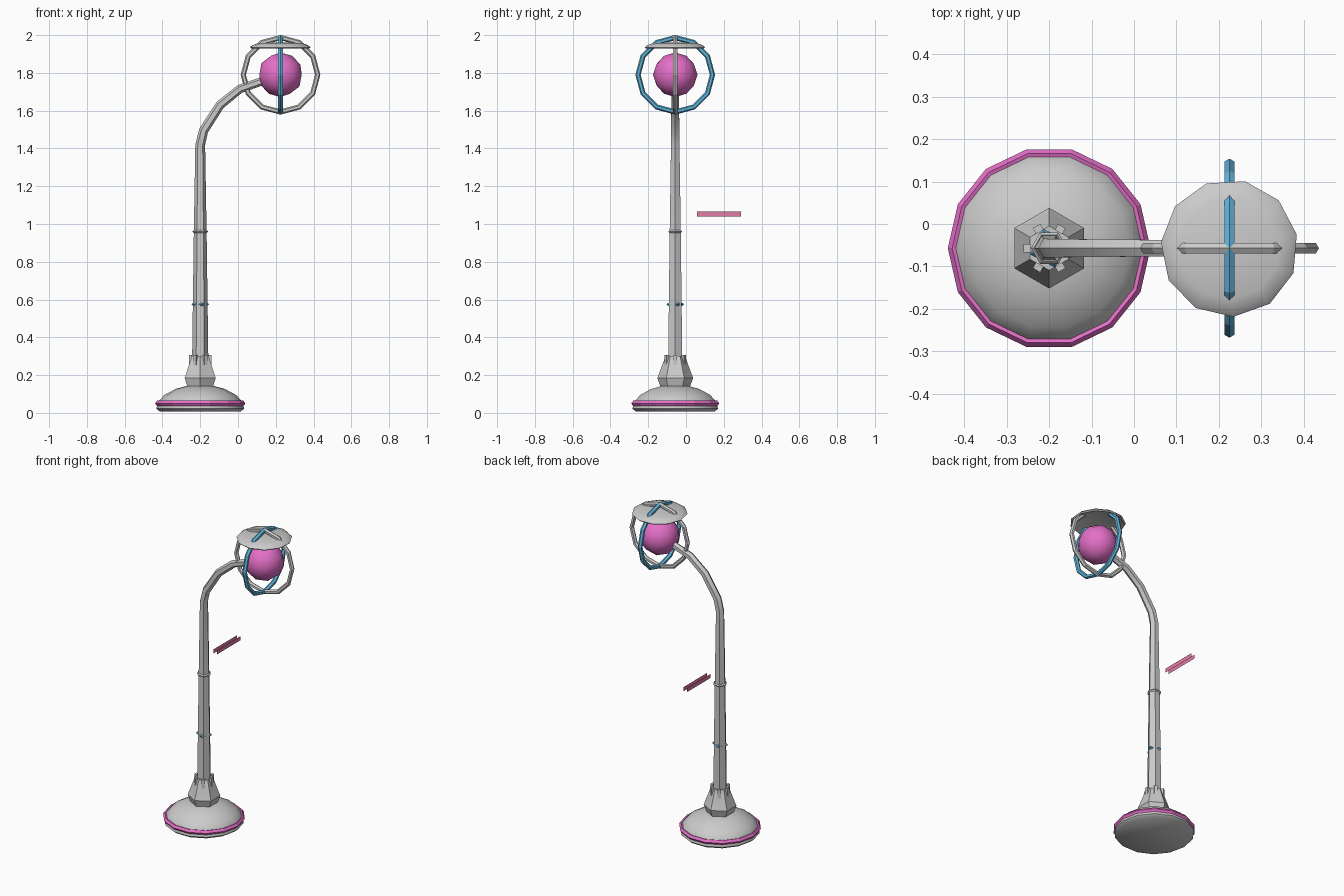
import bpy, bmesh
from math import sin, cos, pi, radians
from mathutils import Vector, Matrix

if "Cube" in bpy.data.objects:
    bpy.data.objects.remove(bpy.data.objects["Cube"])

PX, PY = -0.2, -0.057            # pole axis
HEAD = Vector((0.225, PY, 1.79))  # lamp centre


def material(name, rgb):
    m = bpy.data.materials.new(name)
    m.diffuse_color = (*rgb, 1)
    m.use_nodes = True
    m.node_tree.nodes["Principled BSDF"].inputs["Base Color"].default_value = m.diffuse_color
    return m


PINK = material("pink", (0.78, 0.16, 0.58))
ROSE = material("rose", (0.75, 0.2, 0.38))
BLUE = material("blue", (0.12, 0.45, 0.7))


def finish(name, bm, mat=None, smooth=None):
    bmesh.ops.recalc_face_normals(bm, faces=bm.faces)
    me = bpy.data.meshes.new(name)
    bm.to_mesh(me)
    bm.free()
    ob = bpy.data.objects.new(name, me)
    bpy.context.collection.objects.link(ob)
    if mat:
        me.materials.append(mat)
    if smooth:
        bpy.ops.object.select_all(action='DESELECT')
        ob.select_set(True)
        bpy.context.view_layer.objects.active = ob
        bpy.ops.object.shade_smooth_by_angle(angle=radians(smooth))
    return ob


def skin(name, rings, mat=None, smooth=None, closed=False):
    """Bridge a list of point rings; cap the ends unless closed."""
    bm = bmesh.new()
    vs = [[bm.verts.new(p) for p in ring] for ring in rings]
    n = len(vs[0])
    pairs = list(zip(vs, vs[1:])) + ([(vs[-1], vs[0])] if closed else [])
    for a, b in pairs:
        for i in range(n):
            j = (i + 1) % n
            bm.faces.new((a[i], a[j], b[j], b[i]))
    if not closed:
        bm.faces.new(vs[0])
        bm.faces.new(vs[-1])
    return finish(name, bm, mat, smooth)


def lathe(name, profile, n, x, y, phase=0.0, **kw):
    rings = [[(x + r * cos(phase + 2 * pi * i / n), y + r * sin(phase + 2 * pi * i / n), z)
              for i in range(n)] for r, z in profile]
    return skin(name, rings, **kw)


def hoop(name, centre, major, minor, n, sides=6, rot=None, squash=1.0, **kw):
    rot = rot or Matrix.Identity(3)
    rings = []
    for i in range(n):
        a = 2 * pi * i / n
        ring = []
        for k in range(sides):
            b = 2 * pi * k / sides
            r = major + minor * cos(b)
            ring.append(Vector(centre) + rot @ Vector((r * cos(a), r * sin(a), squash * minor * sin(b))))
        rings.append(ring)
    return skin(name, rings, closed=True, **kw)


# Base: low dome with a pink trim ring
lathe("base_dome", [(0.215, 0.008), (0.232, 0.022), (0.226, 0.055), (0.19, 0.095),
                    (0.13, 0.127), (0.07, 0.143)], 14, PX, PY, smooth=50)
hoop("base_trim", (PX, PY, 0.05), 0.224, 0.015, 14, sides=5, mat=PINK)

# Hexagonal collar with small fins
lathe("collar", [(0.075, 0.13), (0.095, 0.185), (0.085, 0.21), (0.052, 0.3), (0.03, 0.3)],
      6, PX, PY, phase=pi / 2)
bm = bmesh.new()
for i in range(6):
    rot = Matrix.Rotation(i * pi / 3, 4, 'Z')
    bmesh.ops.create_cube(bm, size=1, matrix=Matrix.Translation((PX, PY, 0.23)) @ rot
                          @ Matrix.Translation((0.052, 0, 0)) @ Matrix.Diagonal((0.016, 0.02, 0.155, 1)))
finish("collar_fins", bm)

# Tapered pole bending over into the lamp arm
path = [(PX, 0.28, 0.043), (PX, 0.95, 0.034), (PX, 1.42, 0.026), (-0.182, 1.495, 0.025),
        (-0.095, 1.63, 0.024), (0.01, 1.715, 0.023), (0.13, 1.757, 0.022)]
rings = []
for i, (x, z, r) in enumerate(path):
    a, b = path[max(i - 1, 0)], path[min(i + 1, len(path) - 1)]
    t = Vector((b[0] - a[0], 0, b[1] - a[1])).normalized()
    side, up = Vector((0, 1, 0)), Vector((t.z, 0, -t.x))
    rings.append([Vector((x, PY, z)) + r * (cos(k * pi / 3) * up + sin(k * pi / 3) * side)
                  for k in range(6)])
skin("pole_and_arm", rings, smooth=30)

# Pole bands
hoop("pole_band", (PX, PY, 0.96), 0.036, 0.007, 6, sides=4)
hoop("blue_pole_band", (PX, PY, 0.575), 0.04, 0.008, 4, sides=4, mat=BLUE,
     rot=Matrix.Rotation(0.3, 3, 'Z'))

# Glowing globe
bm = bmesh.new()
bmesh.ops.create_icosphere(bm, subdivisions=2, radius=0.118, matrix=Matrix.Translation(HEAD))
finish("globe", bm, PINK, smooth=60)

# Two crossed cage hoops
upright = Matrix.Rotation(pi / 2, 3, 'X')
hoop("cage_hoop_grey", HEAD, 0.197, 0.014, 12, rot=upright)
hoop("cage_hoop_blue", HEAD, 0.197, 0.014, 12, mat=BLUE,
     rot=Matrix.Rotation(pi / 2, 3, 'Z') @ upright)

# Shallow cap on the cage
lathe("lamp_cap", [(0.02, 1.95), (0.12, 1.945), (0.155, 1.928), (0.162, 1.935), (0.15, 1.946),
                   (0.12, 1.957), (0.02, 1.962)], 11, HEAD.x, HEAD.y, phase=0.2, smooth=40)

# Pair of thin floating strips behind the pole
bm = bmesh.new()
for x in (PX - 0.012, PX + 0.012):
    bm.faces.new([bm.verts.new((x, y, z)) for y, z in
                  ((0.058, 1.04), (0.292, 1.04), (0.292, 1.066), (0.058, 1.066))])
finish("hanging_strip", bm, ROSE)
